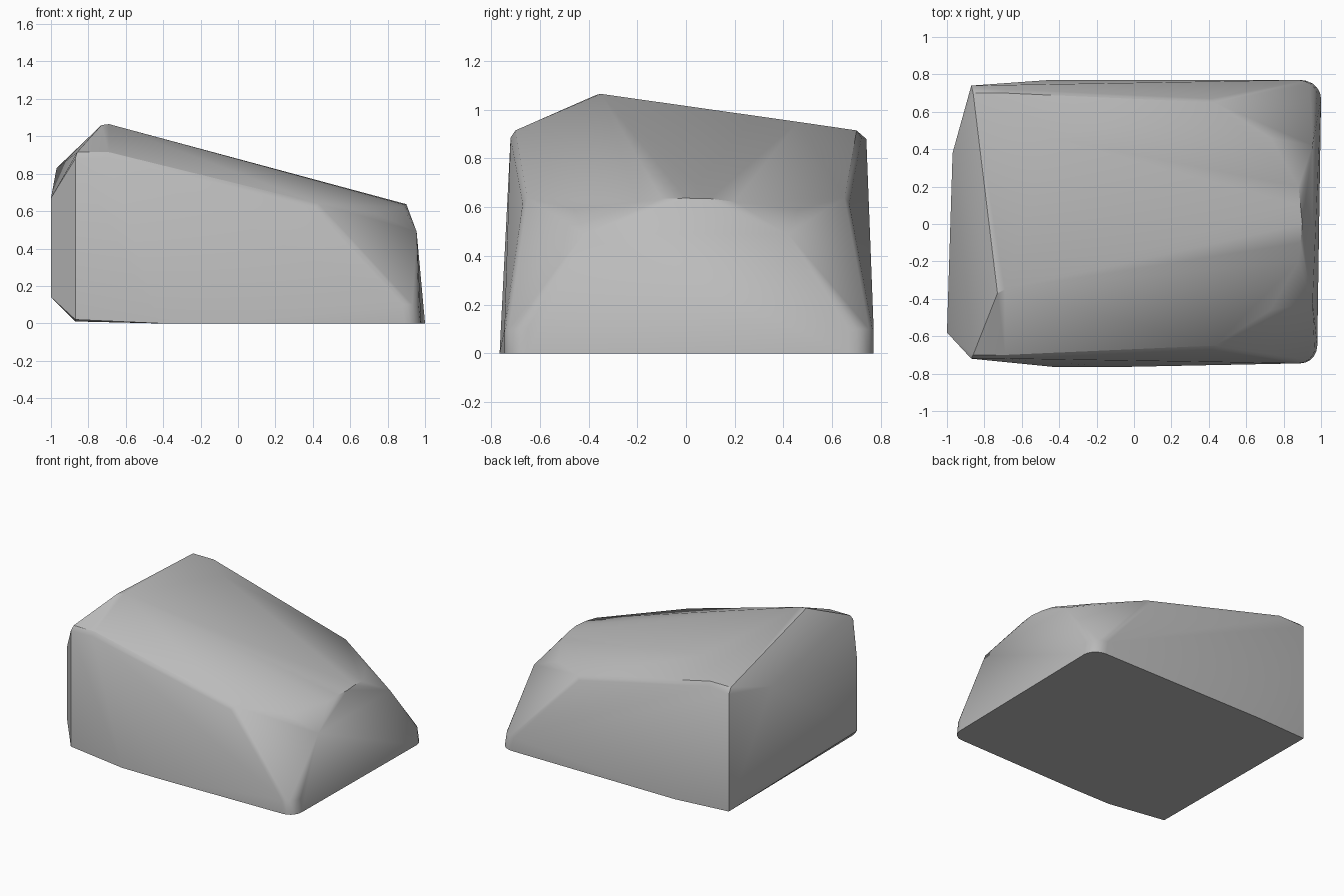
import bpy
import bmesh
import math
from mathutils import Vector

# Remove the default cube only
default_cube = bpy.data.objects.get("Cube")
if default_cube is not None:
    bpy.data.objects.remove(default_cube, do_unlink=True)


def make_material(name, colour):
    material = bpy.data.materials.new(name)
    material.use_nodes = True
    material.diffuse_color = colour
    shader = material.node_tree.nodes["Principled BSDF"]
    shader.inputs["Base Color"].default_value = colour
    return material


def both_sides(points):
    """Repeat points on the opposite side of the long axis."""
    return [Vector((x, side * y, z)) for x, y, z in points for side in (-1, 1)]


def upright(x, y, low, high):
    """Vertical edge given by its two ends."""
    return [Vector((x, y, low)), Vector((x, y, high))]


def rounded_corner(cx, cy, rx, ry, low, high, lean, steps=5):
    """Upright rounded corner, leaning slightly inwards at its top."""
    points = []
    for i in range(steps + 1):
        angle = math.pi / 2 * i / steps
        x = cx + rx * math.cos(angle)
        y = cy + ry * math.sin(angle)
        points += [Vector((x, y, low)), Vector((x - lean, y, high))]
    return points


def hull_object(name, points, material):
    """Wrap a closed faceted shell around the control points."""
    bm = bmesh.new()
    for point in points:
        bm.verts.new(point)
    result = bmesh.ops.convex_hull(bm, input=bm.verts)
    unused = set(result["geom_interior"]) | set(result["geom_unused"])
    spare = [v for v in unused if isinstance(v, bmesh.types.BMVert)]
    bmesh.ops.delete(bm, geom=spare, context="VERTS")
    bmesh.ops.dissolve_limit(bm, angle_limit=math.radians(0.5),
                             verts=bm.verts, edges=bm.edges)
    bmesh.ops.recalc_face_normals(bm, faces=bm.faces)
    mesh = bpy.data.meshes.new(name)
    bm.to_mesh(mesh)
    bm.free()
    mesh.materials.append(material)
    obj = bpy.data.objects.new(name, mesh)
    bpy.context.collection.objects.link(obj)
    return obj


grey = make_material("plain grey", (0.5, 0.5, 0.5, 1.0))
points = []

# Base outline and the two rounded corners of the low end
points += [Vector(p) for p in ((-0.42, -0.765, 0), (-0.1, -0.765, 0), (-0.45, 0.77, 0))]
points += rounded_corner(0.89, -0.65, 0.09, -0.095, 0, 0.1, 0.01)
points += rounded_corner(0.89, 0.67, 0.11, 0.1, 0, 0.1, 0.015)

# Tall end: upright edges and its slanted shoulder
points += upright(-0.87, -0.72, 0.02, 0.88)
points += upright(-0.87, 0.74, 0.01, 0.88)
points += upright(-1, -0.58, 0.14, 0.67)
points += [Vector((-0.97, 0.38, 0.83))]

# Long shoulders, doubled up for a soft edge
points += both_sides([(-0.86, 0.7, 0.915), (-0.69, 0.7, 0.915), (-0.69, 0.72, 0.885),
                      (0.43, 0.65, 0.64), (0.41, 0.67, 0.615)])

# Peak and the broad sloping top
points += [Vector(p) for p in ((-0.73, -0.37, 1.06), (-0.69, -0.35, 1.065),
                               (-0.45, 0.46, 0.95))]
points += both_sides([(0.73, 0.46, 0.59)])

# Domed nose above the low end
points += [Vector((0.9, 0, 0.637))]
points += both_sides([(0.89, 0.1, 0.635), (0.88, 0.2, 0.622),
                      (0.94, 0.38, 0.51), (0.955, 0.42, 0.49)])

block = hull_object("faceted_block", points, grey)

# Soft shading across shallow facets, crisp at the strong edges
bpy.ops.object.select_all(action="DESELECT")
block.select_set(True)
bpy.context.view_layer.objects.active = block
bpy.ops.object.shade_smooth_by_angle(angle=math.radians(30))
